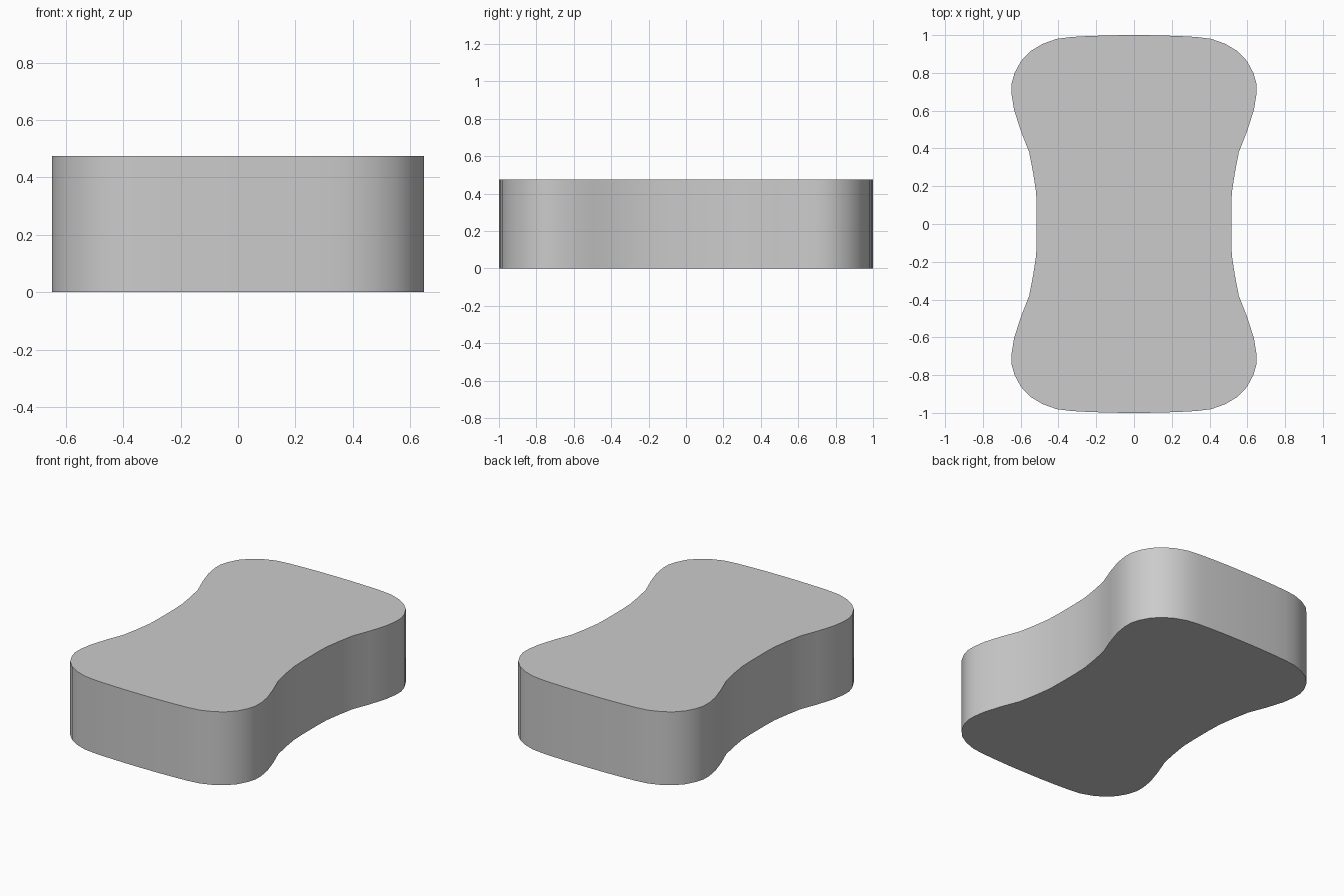
import bpy, bmesh, math

if "Cube" in bpy.data.objects:
    bpy.data.objects.remove(bpy.data.objects["Cube"])

HEIGHT = 0.475

# One quarter of the outline, from the middle of the back edge to the waist
quarter = [(0.0, 1.0), (0.12, 0.999), (0.24, 0.995), (0.33, 0.99), (0.41, 0.98),
           (0.485, 0.953), (0.548, 0.915), (0.598, 0.863), (0.632, 0.80),
           (0.648, 0.745), (0.648, 0.685), (0.635, 0.605), (0.60, 0.495),
           (0.555, 0.38), (0.533, 0.265), (0.518, 0.165), (0.515, 0.07)]

# Mirror to half, then to the full closed outline
right = quarter + [(x, -y) for x, y in reversed(quarter)]
outline = right + [(-x, y) for x, y in reversed(right[1:-1])]

# Extrude the outline into the waisted block
bm = bmesh.new()
face = bm.faces.new([bm.verts.new((x, y, 0)) for x, y in outline])
top = bmesh.ops.extrude_face_region(bm, geom=[face])["geom"]
bmesh.ops.translate(bm, vec=(0, 0, HEIGHT),
                    verts=[g for g in top if isinstance(g, bmesh.types.BMVert)])
bmesh.ops.recalc_face_normals(bm, faces=bm.faces)

mesh = bpy.data.meshes.new("waisted_block")
bm.to_mesh(mesh)
bm.free()
block = bpy.data.objects.new("waisted_block", mesh)
bpy.context.collection.objects.link(block)

# Smooth sides, crisp rims
bpy.context.view_layer.objects.active = block
block.select_set(True)
bpy.ops.object.shade_smooth_by_angle(angle=math.radians(35))
